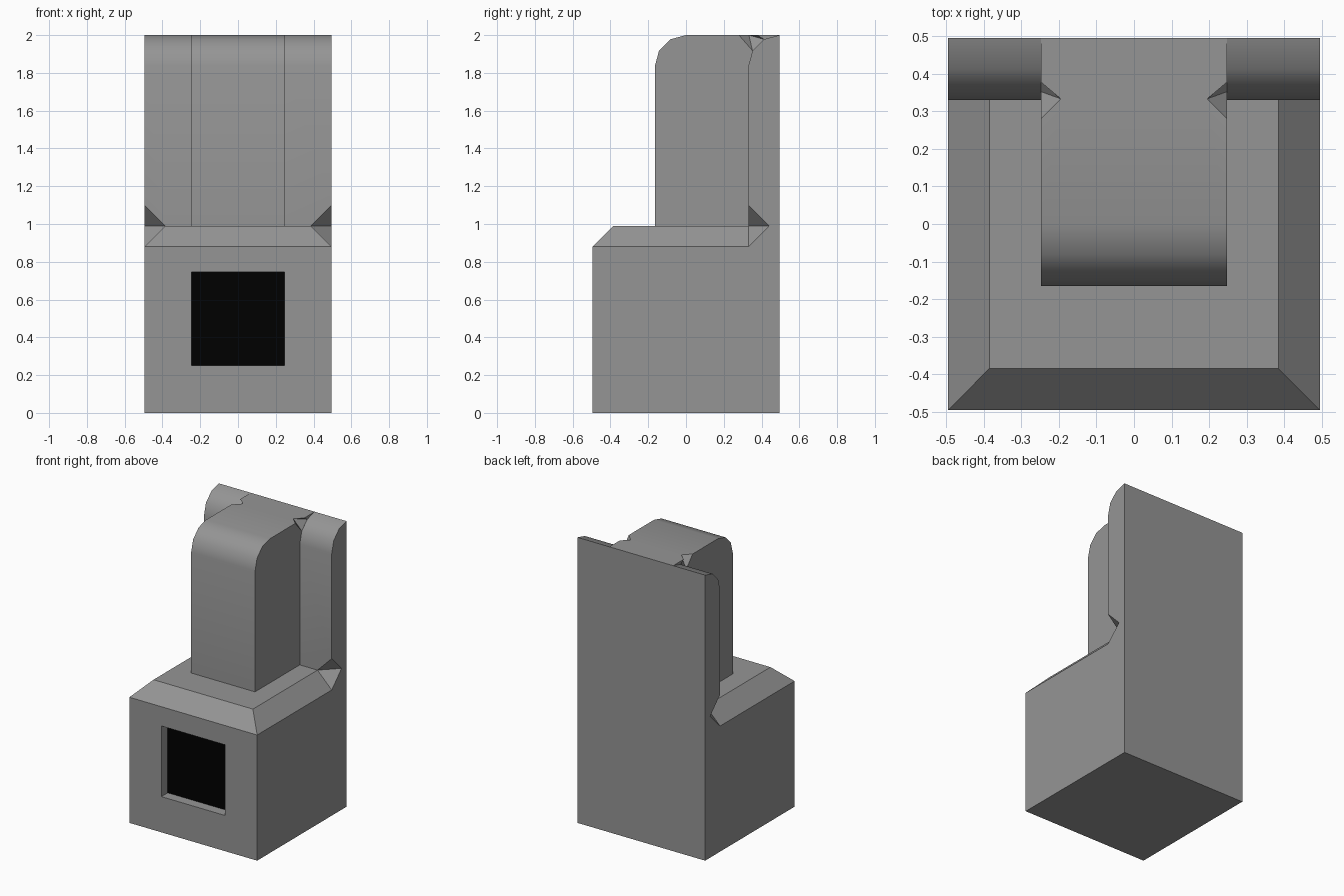
import bpy, bmesh, math
from mathutils import Vector

if "Cube" in bpy.data.objects:
    bpy.data.objects.remove(bpy.data.objects["Cube"])

W = .495          # half width and half depth
TOP = .99         # hearth height
R = W / 3         # rounding radius, also slab thickness
C = .11           # chamfer size


def to_object(bm, name):
    bmesh.ops.recalc_face_normals(bm, faces=bm.faces[:])
    mesh = bpy.data.meshes.new(name)
    bm.to_mesh(mesh)
    bm.free()
    ob = bpy.data.objects.new(name, mesh)
    bpy.context.collection.objects.link(ob)
    return ob


def box(name, lo, hi, chamfer=0.0):
    bm = bmesh.new()
    bmesh.ops.create_cube(bm, size=1)
    lo, hi = Vector(lo), Vector(hi)
    for v in bm.verts:
        v.co = Vector([(lo[i] + hi[i]) / 2 + v.co[i] * (hi[i] - lo[i]) for i in range(3)])
    if chamfer:
        # chamfer the top rim except the rear edge
        rim = [e for e in bm.edges
               if all(abs(v.co.z - hi.z) < 1e-4 for v in e.verts)
               and not all(abs(v.co.y - hi.y) < 1e-4 for v in e.verts)]
        bmesh.ops.bevel(bm, geom=rim, offset=chamfer, segments=1, affect='EDGES')
    return to_object(bm, name)


def rounded_slab(name, half_w, front, back, bottom, top=2.0):
    # side profile with a three-segment rounded front top edge, extruded in x
    prof = [(back, bottom), (front, bottom)]
    for i in range(4):
        a = math.radians(30 * i)
        prof.append((front + R - R * math.cos(a), top - R + R * math.sin(a)))
    if front + R < back - 1e-4:
        prof.append((back, top))
    bm = bmesh.new()
    face = bm.faces.new([bm.verts.new((-half_w, y, z)) for y, z in prof])
    ext = bmesh.ops.extrude_face_region(bm, geom=[face])['geom']
    bmesh.ops.translate(bm, vec=(2 * half_w, 0, 0),
                        verts=[g for g in ext if isinstance(g, bmesh.types.BMVert)])
    return to_object(bm, name)


def hull(name, pts, side):
    bm = bmesh.new()
    vs = [bm.verts.new((x * side, y, z)) for x, y, z in pts]
    bmesh.ops.convex_hull(bm, input=vs)
    return to_object(bm, name)


def combine(target, other, op):
    m = target.modifiers.new(op, 'BOOLEAN')
    m.operation, m.solver, m.object = op, 'EXACT', other
    bpy.context.view_layer.objects.active = target
    bpy.ops.object.modifier_apply(modifier=m.name)
    bpy.data.objects.remove(other)


def material(ob, name, value):
    m = bpy.data.materials.new(name)
    m.diffuse_color = (value, value, value, 1)
    m.use_nodes = True
    m.node_tree.nodes["Principled BSDF"].inputs["Base Color"].default_value = m.diffuse_color
    ob.data.materials.clear()
    ob.data.materials.append(m)


# main masses: chamfered hearth, tall back slab, chimney breast
body = box("fireplace", (-W, -W, 0), (W, .42, TOP), C)
combine(body, rounded_slab("back_slab", W, R * 2, W, 0), 'UNION')
combine(body, rounded_slab("chimney", W / 2, -R, W, .6), 'UNION')

# firebox recess
combine(body, box("recess_cutter", (-.2475, -.6, .25), (.2475, -.415, .745)), 'DIFFERENCE')

# small corner notches where the chamfers meet the slab
low = [(W, .33, TOP - C), (W, .33, TOP + C), (W - C, .33, TOP), (W, .33 + C, TOP),
       (W + .01, .32, TOP)]
high = [(.2475, .28, 2), (.195, .333, 2), (.2475, .352, 1.918), (.2475, .4125, 1.978),
        (.2575, .37, 2.01)]
for side in (-1, 1):
    combine(body, hull("low_notch", low, side), 'DIFFERENCE')
    combine(body, hull("high_notch", high, side), 'DIFFERENCE')

# merge each lower notch into one facet
bm = bmesh.new()
bm.from_mesh(body.data)
creases = [e for e in bm.edges
           if all(abs(v.co.z - TOP) < 1e-3 for v in e.verts)
           and sorted(round(abs(v.co.x), 2) for v in e.verts) == sorted([round(W - C, 2), round(W, 2)])
           and .32 < min(v.co.y for v in e.verts) < .34
           and max(v.co.y for v in e.verts) > .4]
bmesh.ops.dissolve_edges(bm, edges=creases, use_verts=False)
bm.to_mesh(body.data)
bm.free()

# smooth the rounded tops, keep all other edges sharp
bpy.ops.object.select_all(action='DESELECT')
body.select_set(True)
bpy.context.view_layer.objects.active = body
bpy.ops.object.shade_smooth_by_angle(angle=math.radians(35))
material(body, "dark_grey", .3)

# black firebox opening
panel = box("firebox_panel", (-.2475, -.425, .25), (.2475, -.41, .745))
material(panel, "black", 0)
